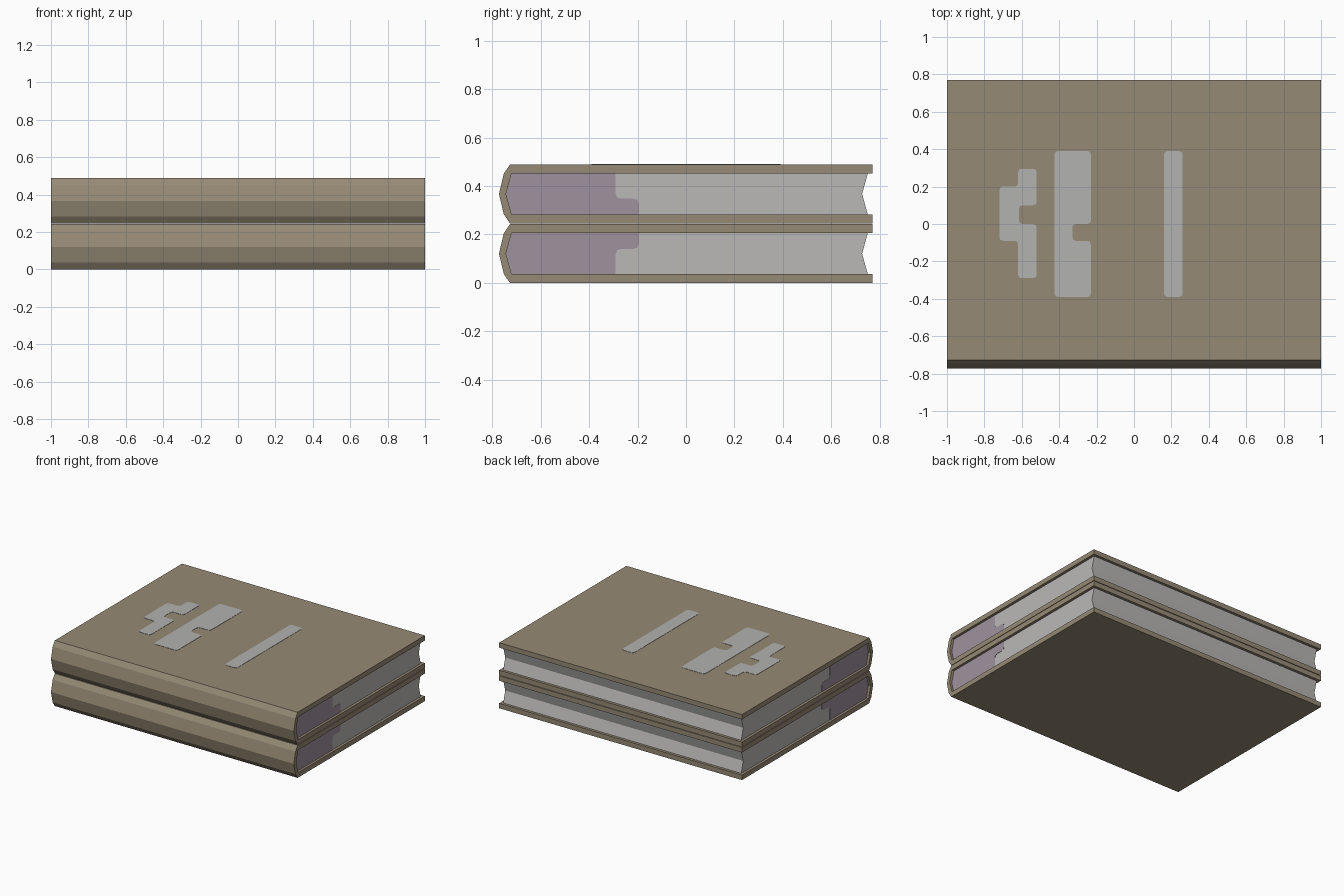
import bpy
import bmesh
from mathutils import Vector

if "Cube" in bpy.data.objects:
    bpy.data.objects.remove(bpy.data.objects["Cube"])


def srgb(r, g, b):
    def lin(c):
        c /= 255
        return c / 12.92 if c <= 0.04045 else ((c + 0.055) / 1.055) ** 2.4
    return (lin(r), lin(g), lin(b), 1)


def material(name, rgb):
    m = bpy.data.materials.new(name)
    m.diffuse_color = srgb(*rgb)
    m.use_nodes = True
    m.node_tree.nodes["Principled BSDF"].inputs["Base Color"].default_value = m.diffuse_color
    return m


BROWN = material("brown cover", (150, 138, 117))
PAPER = material("light grey paper", (186, 185, 183))
PURPLE = material("dusty purple paper", (159, 146, 159))
GREY = material("grey cover mark", (178, 178, 177))


def chamfer(points, r=0.02):
    """Cut each corner with three points so outlines look softly rounded."""
    out = []
    n = len(points)
    for i in range(n):
        p = Vector(points[i])
        a = p + (Vector(points[i - 1]) - p).normalized() * r
        b = p + (Vector(points[(i + 1) % n]) - p).normalized() * r
        out += [a, (a + b) * 0.25 + p * 0.5, b]
    return [tuple(v) for v in out]


def prism(name, points, axis, lo, hi, mat):
    """Extrude a flat outline along x (points are y,z) or z (points are x,y)."""
    bm = bmesh.new()
    rings = []
    for t in (lo, hi):
        rings.append([bm.verts.new((t, u, v) if axis == "x" else (u, v, t))
                      for u, v in points])
    bm.faces.new(rings[0])
    bm.faces.new(rings[1])
    n = len(points)
    for i in range(n):
        j = (i + 1) % n
        bm.faces.new((rings[0][i], rings[0][j], rings[1][j], rings[1][i]))
    bmesh.ops.recalc_face_normals(bm, faces=bm.faces)
    mesh = bpy.data.meshes.new(name)
    bm.to_mesh(mesh)
    bm.free()
    mesh.materials.append(mat)
    ob = bpy.data.objects.new(name, mesh)
    bpy.context.collection.objects.link(ob)
    return ob


H, T = 0.242, 0.037          # book height and cover thickness
MID = H / 2
SIDE = 0.98                  # pages sit slightly inside the covers

# wrap-around cover with faceted spine, and page block with hollow fore edge
cover = [(.77, 0), (-.727, 0), (-.752, T), (-.772, MID), (-.752, H - T),
         (-.727, H), (.77, H), (.77, H - T), (-.72, H - T), (-.743, MID),
         (-.72, T), (.77, T)]
pages = [(-.72, T), (.75, T), (.727, MID), (.75, H - T), (-.72, H - T),
         (-.743, MID)]
# stepped purple patch on the page ends (wide at the bottom)
patch = [(-.195, T), (-.195, .102), (-.29, .102), (-.29, H - T)]
patch = [(-.72, T), (-.195, T)] + chamfer(
    [(-.195, T), (-.195, .102), (-.29, .102), (-.29, H - T)], 0.022)[3:9] + [
    (-.29, H - T), (-.72, H - T), (-.743, MID)]

for label, base, flip in (("lower", 0, True), ("upper", 0.246, False)):
    def place(pts):
        return [(y, base + (H - z if flip else z)) for y, z in pts]
    prism(label + "_book_cover", place(cover), "x", -1, 1, BROWN)
    prism(label + "_book_pages", place(pages), "x", -SIDE, SIDE, PAPER)
    for side, s in (("right", 1), ("left", -1)):
        prism(f"{label}_page_patch_{side}", place(patch), "x",
              s * (SIDE - .001), s * (SIDE + .002), PURPLE)

# flat marks on the top cover
marks = {
    "cover_mark_bar": [(.16, -.39), (.26, -.39), (.26, .39), (.16, .39)],
    "cover_mark_block": [(-.425, -.39), (-.23, -.39), (-.23, -.09),
                         (-.33, -.09), (-.33, 0), (-.23, 0), (-.23, .39),
                         (-.425, .39)],
    "cover_mark_stepped": [(-.62, .295), (-.52, .295), (-.52, .1),
                           (-.615, .1), (-.615, 0), (-.52, 0), (-.52, -.29),
                           (-.62, -.29), (-.62, -.09), (-.72, -.09),
                           (-.72, .2), (-.62, .2)],
}
top = 0.246 + H
for name, pts in marks.items():
    prism(name, chamfer(pts), "z", top - .001, top + .002, GREY)
